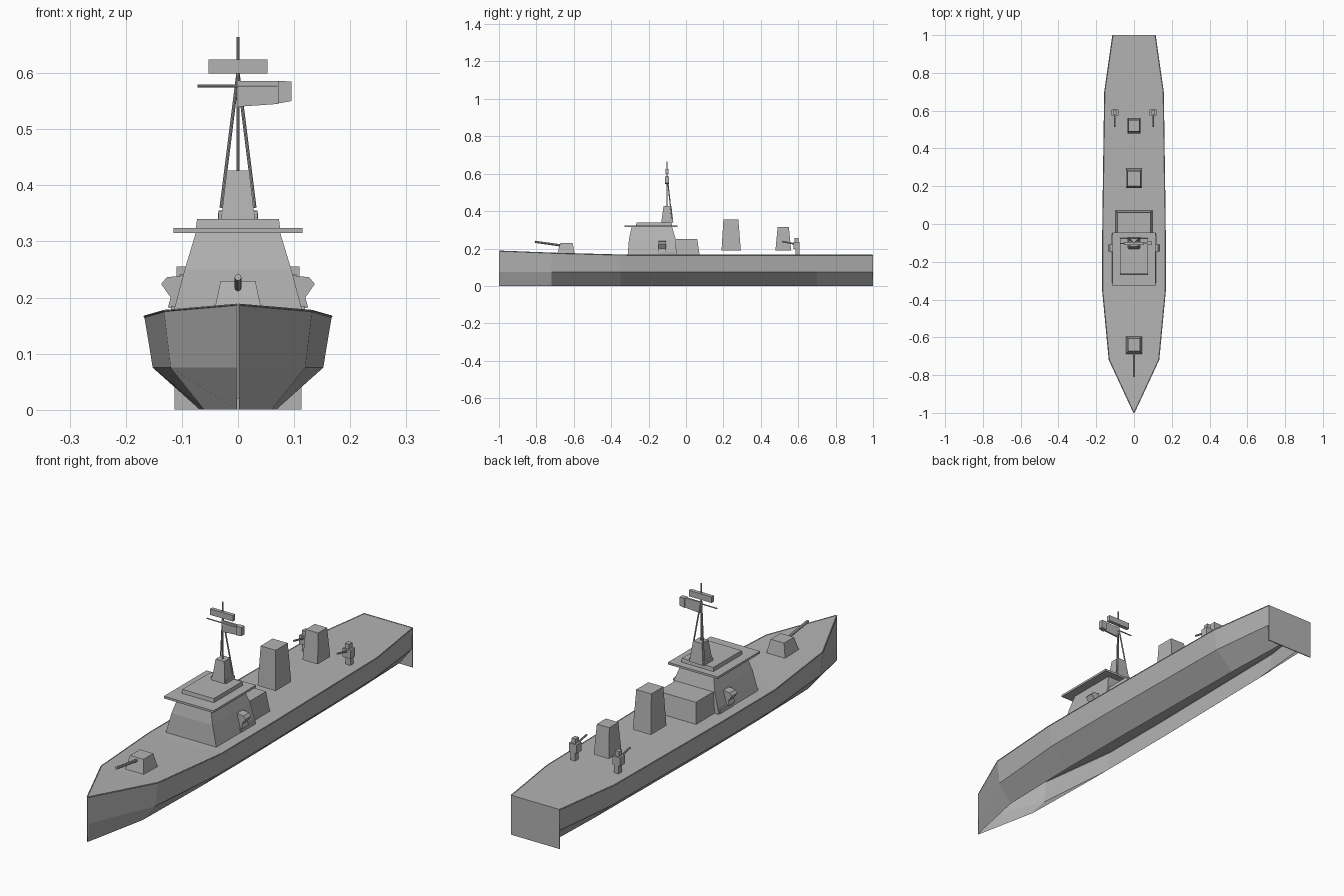
import bpy, bmesh, math
from mathutils import Vector

grey = bpy.data.materials.new("naval_grey")
grey.diffuse_color = (0.45, 0.45, 0.45, 1)


def make(name, verts, faces, fix=True):
    me = bpy.data.meshes.new(name)
    me.from_pydata(verts, [], faces)
    if fix:
        bm = bmesh.new()
        bm.from_mesh(me)
        bmesh.ops.recalc_face_normals(bm, faces=bm.faces)
        bm.to_mesh(me)
        bm.free()
    me.materials.append(grey)
    ob = bpy.data.objects.new(name, me)
    bpy.context.collection.objects.link(ob)
    return ob


def block(name, bottom, top, z0, z1):
    """Tapered box; bottom and top are (x0, x1, y0, y1)."""
    v = []
    for (a, b, c, d), z in ((bottom, z0), (top, z1)):
        v += [(a, c, z), (b, c, z), (b, d, z), (a, d, z)]
    f = [(3, 2, 1, 0), (4, 5, 6, 7)]
    f += [(i, (i + 1) % 4, 4 + (i + 1) % 4, 4 + i) for i in range(4)]
    return make(name, v, f)


def sym(w, y0, y1):
    return (-w, w, y0, y1)


def rod(name, a, b, r, n=8):
    """Cylinder between two points."""
    a, b = Vector(a), Vector(b)
    q = (b - a).to_track_quat('Z', 'Y')
    v = []
    for p in (a, b):
        for i in range(n):
            t = 2 * math.pi * i / n
            v.append(p + q @ Vector((r * math.cos(t), r * math.sin(t), 0)))
    f = [tuple(range(n))[::-1], tuple(range(n, 2 * n))]
    f += [(i, (i + 1) % n, n + (i + 1) % n, n + i) for i in range(n)]
    return make(name, v, f)


def extrude_y(name, profile, y0, y1):
    n = len(profile)
    v = [(x, y, z) for y in (y0, y1) for x, z in profile]
    f = [tuple(range(n)), tuple(range(n, 2 * n))]
    f += [(i, (i + 1) % n, n + (i + 1) % n, n + i) for i in range(n)]
    return make(name, v, f)


# Hull stations: y, deck half width, deck z, chine half width, bottom half width
stations = [(-1.0, 0.002, 0.187, 0.002, 0.002),
            (-0.72, 0.132, 0.176, 0.120, 0.060),
            (-0.35, 0.167, 0.166, 0.152, 0.068),
            (0.0, 0.166, 0.165, 0.152, 0.068),
            (0.70, 0.156, 0.165, 0.142, 0.060),
            (1.0, 0.113, 0.165, 0.108, 0.050)]
verts, faces = [], []
for y, d, z, c, b in stations:
    verts += [(-b, y, 0), (-c, y, 0.075), (-d, y, z), (d, y, z), (c, y, 0.075), (b, y, 0)]
for s in range(len(stations) - 1):
    for k in range(5):  # open along the keel
        i = s * 6 + k
        faces.append((i, i + 6, i + 7, i + 1))
make("hull", verts, faces, fix=False)

# Flat stern plate, stem post and thin gunwale strips
block("transom", sym(0.113, 0.996, 1.0), sym(0.113, 0.996, 1.0), 0, 0.166)
rod("stem_post", (0, -0.997, 0.02), (0, -0.997, 0.187), 0.003, 6)
for s in (-1, 1):
    for p, q in zip(stations, stations[1:]):
        rod("gunwale", (s * p[1], p[0] * 0.998, p[2]), (s * q[1], q[0] * 0.998, q[2]), 0.002, 4)

# Bridge and deckhouse
block("bridge_lower", sym(0.118, -0.312, -0.05), sym(0.095, -0.305, -0.055), 0.163, 0.25)
block("bridge_upper", sym(0.095, -0.305, -0.055), sym(0.075, -0.29, -0.075), 0.25, 0.316)
block("bridge_roof", sym(0.115, -0.328, -0.045), sym(0.115, -0.328, -0.045), 0.315, 0.324)
block("roof_step", sym(0.075, -0.267, -0.075), sym(0.073, -0.265, -0.077), 0.324, 0.34)
block("deckhouse", sym(0.098, -0.06, 0.073), sym(0.088, -0.06, 0.06), 0.163, 0.25)

# Mast
block("mast_foot", sym(0.035, -0.128, -0.07), sym(0.035, -0.128, -0.07), 0.34, 0.353)
block("mast_base", sym(0.03, -0.132, -0.068), sym(0.02, -0.12, -0.078), 0.34, 0.426)
rod("mast_pole", (0, -0.102, 0.42), (0, -0.102, 0.664), 0.003)
for s in (-1, 1):
    rod("mast_leg", (s * 0.03, -0.076, 0.36), (0, -0.102, 0.60), 0.003)
rod("mast_yard", (-0.072, -0.104, 0.577), (0.07, -0.104, 0.577), 0.0025)
block("radar_bar", sym(0.053, -0.11, -0.094), sym(0.053, -0.11, -0.094), 0.599, 0.624)
extrude_y("radar_arm", [(0, 0.54), (0.072, 0.545), (0.072, 0.586), (0, 0.586)], -0.105, -0.097)
extrude_y("radar_head", [(0.072, 0.546), (0.095, 0.55), (0.095, 0.585), (0.072, 0.586)],
          -0.112, -0.092)

# Funnels
block("main_funnel", sym(0.042, 0.19, 0.293), sym(0.035, 0.2, 0.28), 0.19, 0.355)
block("aft_funnel", sym(0.035, 0.478, 0.562), sym(0.029, 0.49, 0.55), 0.19, 0.315)

# Main guns fore and aft
for side, dy in (("fore", 0), ("aft", 1.29)):
    block(side + "_turret", sym(0.045, -0.69, -0.594), sym(0.031, -0.672, -0.606), 0.165, 0.229)
    rod(side + "_barrel", (0, -0.66, 0.215), (0, -0.808, 0.236), 0.006)

for s in (-1, 1):
    # Canted launchers beside the bridge
    prof = [(0.1, 0.18), (0.125, 0.182), (0.12, 0.2), (0.137, 0.224), (0.127, 0.236), (0.092, 0.24)]
    extrude_y("side_launcher", [(s * x, z) for x, z in prof], -0.146, -0.108)
    x = s * 0.107
    block("launcher_base", (x - .012, x + .012, -0.15, -0.055),
          (x - .012, x + .012, -0.15, -0.055), 0.164, 0.185)
    # Light guns near the stern
    x = s * 0.101
    block("light_gun_stand", (x - .011, x + .011, .585, .607), (x - .011, x + .011, .585, .607),
          0.164, 0.2)
    block("light_gun_body", (x - .018, x + .018, .575, .607), (x - .018, x + .018, .575, .607),
          0.198, 0.234)
    block("light_gun_sight", (x - .009, x + .009, .58, .602), (x - .009, x + .009, .58, .602),
          0.234, 0.255)
    rod("light_gun_barrel", (x, 0.59, 0.222), (x, 0.515, 0.238), 0.004)
